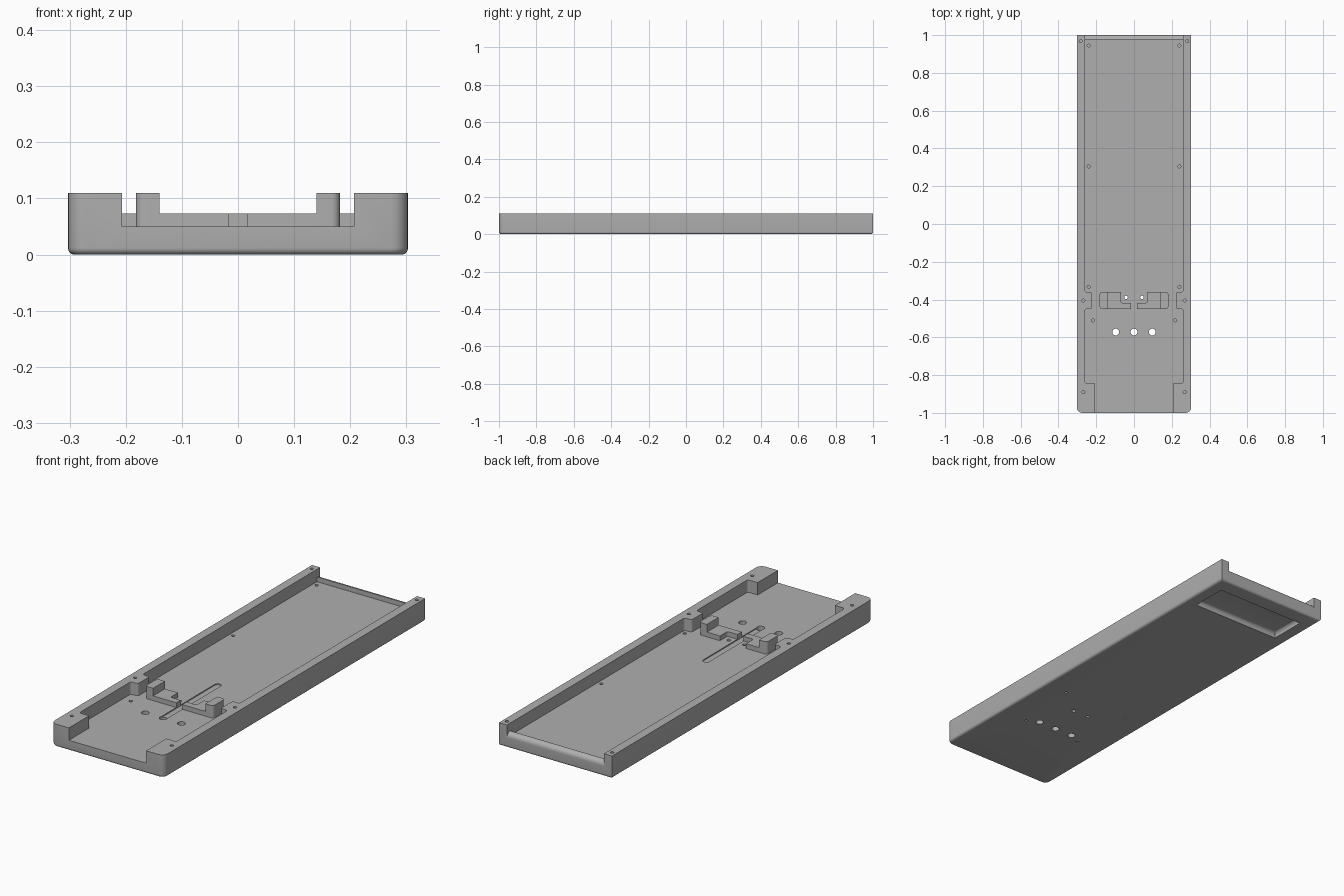
import bpy, bmesh, math
from mathutils import Vector, Matrix

cube = bpy.data.objects.get("Cube")
if cube:
    bpy.data.objects.remove(cube, do_unlink=True)

grey = bpy.data.materials.new("plain grey")
grey.use_nodes = True
GREY = (0.43, 0.43, 0.43, 1)
grey.diffuse_color = GREY
grey.node_tree.nodes["Principled BSDF"].inputs["Base Color"].default_value = GREY


def rounded(points, steps=6):
    """Outline from (x, y, radius) corners, with each corner rounded."""
    out = []
    for i, (x, y, r) in enumerate(points):
        p = Vector((x, y))
        if r == 0:
            out.append(p)
            continue
        a = (Vector(points[i - 1][:2]) - p).normalized() * r
        b = (Vector(points[(i + 1) % len(points)][:2]) - p).normalized() * r
        for k in range(steps + 1):
            t = k / steps * math.pi / 2
            out.append(p + a * (1 - math.sin(t)) + b * (1 - math.cos(t)))
    return out


def mirrored(half):
    """Close a right-hand outline with its mirror image."""
    return half + [(-x, y, r) for x, y, r in reversed(half)]


def rect(x0, x1, y0, y1, r=0):
    return [(x0, y0, r), (x1, y0, r), (x1, y1, r), (x0, y1, r)]


def prism(name, outline, z0, z1):
    bm = bmesh.new()
    face = bm.faces.new([bm.verts.new((p[0], p[1], z0)) for p in outline])
    top = bmesh.ops.extrude_face_region(bm, geom=[face])["geom"]
    verts = [v for v in top if isinstance(v, bmesh.types.BMVert)]
    bmesh.ops.translate(bm, verts=verts, vec=(0, 0, z1 - z0))
    bmesh.ops.recalc_face_normals(bm, faces=bm.faces)
    return finish(name, bm)


def finish(name, bm):
    mesh = bpy.data.meshes.new(name)
    bm.to_mesh(mesh)
    bm.free()
    mesh.materials.append(grey)
    obj = bpy.data.objects.new(name, mesh)
    bpy.context.collection.objects.link(obj)
    return obj


def round_edges(obj, width, rule):
    bm = bmesh.new()
    bm.from_mesh(obj.data)
    edges = [e for e in bm.edges if all(rule(v.co) for v in e.verts)]
    bmesh.ops.bevel(bm, geom=edges, offset=width, segments=5, profile=0.5, affect='EDGES')
    bm.to_mesh(obj.data)
    bm.free()


def cut(obj, cutter):
    cutter.hide_render = True
    mod = obj.modifiers.new("cut", 'BOOLEAN')
    mod.operation, mod.solver, mod.object = 'DIFFERENCE', 'EXACT', cutter
    bpy.context.view_layer.objects.active = obj
    bpy.ops.object.modifier_apply(modifier=mod.name)
    bpy.data.objects.remove(cutter, do_unlink=True)


def drill(obj, places, radius, z0, z1):
    """Holes on both sides of the centre line, all cut at once."""
    bm = bmesh.new()
    for x, y in places:
        for sx in ({x, -x}):
            bmesh.ops.create_cone(bm, cap_ends=True, segments=20, radius1=radius, radius2=radius,
                                  depth=z1 - z0, matrix=Matrix.Translation((sx, y, (z0 + z1) / 2)))
    cut(obj, finish("drill", bm))


H, FLOOR, LIP = 0.11, 0.05, 0.073
WALL = 0.26

# Tray block with rounded front corners and rounded lower edges
tray = prism("tray", rounded(mirrored([(0.303, -1, 0.03), (0.303, 1, 0)])), 0, H)
round_edges(tray, 0.012, lambda c: c.z < 0.001 and not (c.y > 0.99 and abs(c.x) < 0.3))
# Inner cavity, open at the front between the two corner blocks
cavity = mirrored([(0.207, -1.1, 0), (0.207, -0.845, 0), (WALL, -0.845, 0.012),
                   (WALL, -0.45, 0.012), (0.222, -0.45, 0.012), (0.222, -0.36, 0.012),
                   (WALL, -0.36, 0.012), (WALL, 0.976, 0)])
cut(tray, prism("cavity", rounded(cavity), FLOOR, 0.2))

# Quarter-round lip across the back end
lip = prism("lip_cutter", rounded([(0.96, 0.2, 0), (0.96, LIP, 0), (1.0, LIP, 0.023),
                                   (1.0, FLOOR - 0.001, 0), (1.1, FLOOR - 0.001, 0),
                                   (1.1, 0.2, 0)]), -WALL, WALL)
lip.data.transform(Matrix(((0, 0, 1, 0), (1, 0, 0, 0), (0, 1, 0, 0), (0, 0, 0, 1))))
cut(tray, lip)

# Shallow slot in the floor
cut(tray, prism("slot", rounded(rect(-0.016, 0.016, -0.59, -0.14, 0.0159)), FLOOR - 0.005, 0.06))

# Coved pocket under the back end
pocket = prism("pocket", rect(-0.24, 0.24, 0.74, 0.92), -0.05, 0.024)
round_edges(pocket, 0.02, lambda c: c.z > 0.02)
cut(tray, pocket)

# Cable holes, bracket bolt holes and screw holes
drill(tray, [(0, -0.572), (0.097, -0.572)], 0.018, -0.1, 0.2)
drill(tray, [(0.042, -0.388)], 0.009, -0.1, 0.2)
drill(tray, [(0.24, 0.945), (0.24, 0.305), (0.24, -0.333), (0.218, -0.51)], 0.008, 0.02, 0.09)
drill(tray, [(0.282, 0.968), (0.268, -0.405), (0.268, -0.89)], 0.008, 0.06, 0.2)
drill(tray, [(0.18, -0.28), (0.156, -0.6)], 0.006, -0.1, 0.015)

# Bracket: two posts joined by a low bar with a T-shaped opening
bracket = prism("bracket", rounded(rect(-0.182, 0.182, -0.45, -0.36, 0.015)), FLOOR, H)
cut(bracket, prism("bar_cutter", rect(-0.14, 0.14, -0.6, -0.2), LIP, 0.2))
opening = mirrored([(0.016, -0.6, 0), (0.016, -0.417, 0), (0.07, -0.417, 0.008), (0.07, -0.3, 0)])
cut(bracket, prism("opening", rounded(opening), 0, 0.2))

# Smooth the rounded faces, keep the edges sharp
for obj in (tray, bracket):
    bpy.ops.object.select_all(action='DESELECT')
    obj.select_set(True)
    bpy.context.view_layer.objects.active = obj
    bpy.ops.object.shade_smooth_by_angle(angle=math.radians(30))
